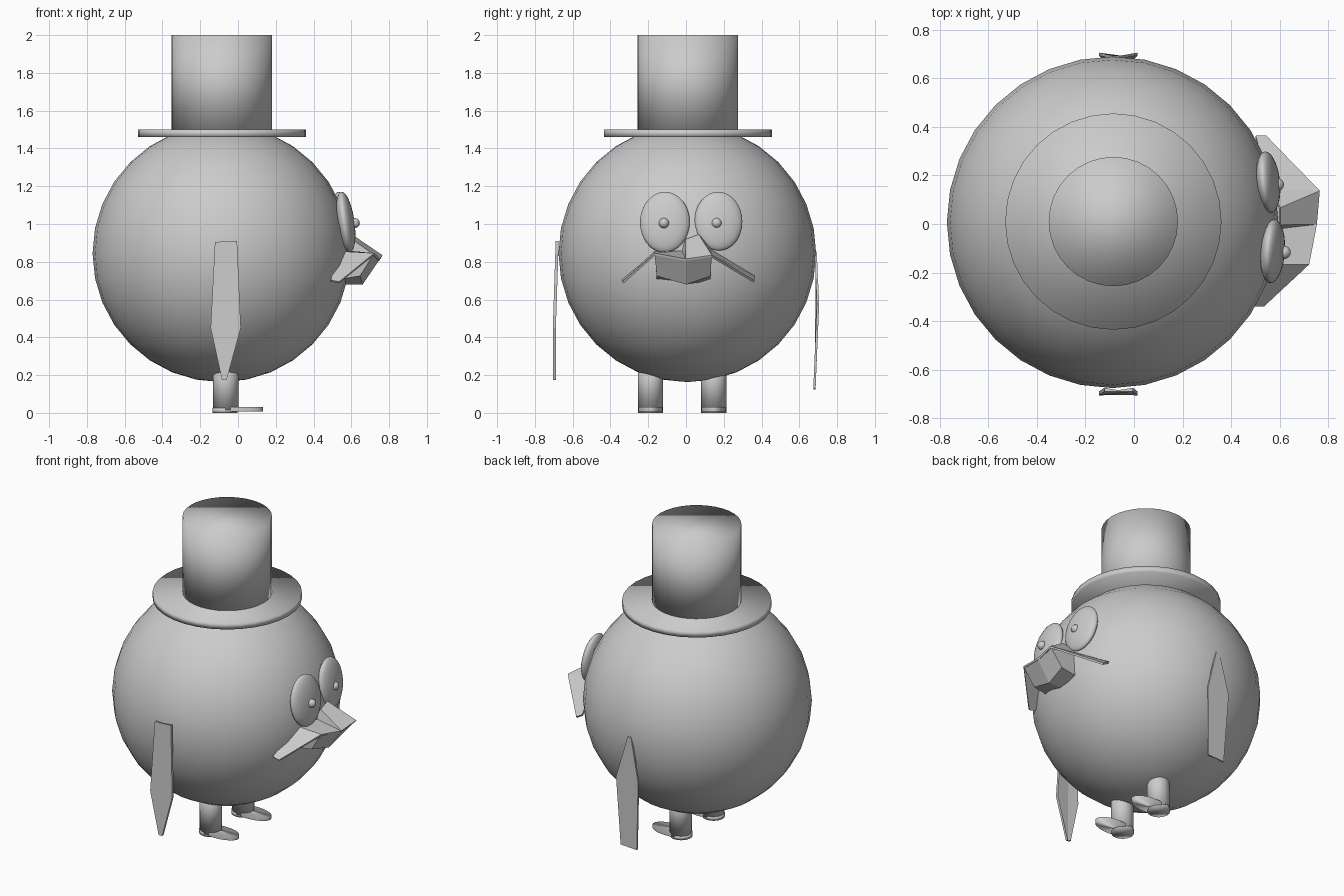
import bpy, bmesh
from math import radians, cos, sin, pi
from mathutils import Vector

cube = bpy.data.objects.get("Cube")
if cube:
    bpy.data.objects.remove(cube, do_unlink=True)

grey = bpy.data.materials.new("plain_grey")
grey.use_nodes = True
colour = (0.6, 0.6, 0.6, 1)
grey.diffuse_color = colour
grey.node_tree.nodes["Principled BSDF"].inputs["Base Color"].default_value = colour


def finish(name, smooth):
    ob = bpy.context.object
    ob.name = ob.data.name = name
    ob.data.materials.clear()
    ob.data.materials.append(grey)
    if smooth:
        bpy.ops.object.shade_smooth()
    return ob


def ball(name, centre, radii, turn=(0, 0, 0), segments=32, rings=16):
    bpy.ops.mesh.primitive_uv_sphere_add(
        segments=segments, ring_count=rings, location=centre,
        rotation=[radians(a) for a in turn])
    bpy.context.object.scale = radii
    return finish(name, True)


def tube(name, x, y, radius, low, high):
    bpy.ops.mesh.primitive_cylinder_add(
        vertices=32, radius=radius, depth=high - low,
        location=(x, y, (low + high) / 2))
    return finish(name, True)


def solid(name, verts, faces):
    me = bpy.data.meshes.new(name)
    bm = bmesh.new()
    points = [bm.verts.new(v) for v in verts]
    for f in faces:
        bm.faces.new([points[i] for i in f])
    bmesh.ops.recalc_face_normals(bm, faces=bm.faces)
    bm.to_mesh(me)
    bm.free()
    ob = bpy.data.objects.new(name, me)
    bpy.context.collection.objects.link(ob)
    bpy.context.view_layer.objects.active = ob
    return finish(name, False)


# Round body
ball("body", (-0.088, 0.007, 0.845), (0.682, 0.682, 0.682))

# Top hat
tube("hat_brim", -0.085, 0.01, 0.445, 1.46, 1.5)
tube("hat_crown", -0.085, 0.01, 0.266, 1.48, 2.0)

# Bulging eyes with bead pupils
ball("right_eye", (0.57, -0.112, 1.01), (0.046, 0.132, 0.162), (0, -8, -4))
ball("left_eye", (0.552, 0.172, 1.015), (0.044, 0.127, 0.157), (0, -8, 6))
ball("right_pupil", (0.618, -0.117, 1.005), (0.027,) * 3, segments=16, rings=8)
ball("left_pupil", (0.59, 0.162, 1.005), (0.027,) * 3, segments=16, rings=8)

# Legs and feet: a heel disc and a longer, thinner sole
for side, y in (("right", -0.188), ("left", 0.147)):
    tube(side + "_leg", -0.065, y, 0.067, 0.015, 0.3)
    tube(side + "_heel", -0.069, y, 0.067, 0, 0.025)
    sole = tube(side + "_sole", 0.0, y, 1, 0.008, 0.03)
    sole.scale = (0.132, 0.065, 1)


# Flippers: six-sided outline, pinched along the middle of the inner side
def flipper(name, outline, ridge, inward):
    verts = [(x, y, z) for x, y, z in outline]
    n = len(verts)
    verts += [(x, y + inward, z) for x, y, z in outline]
    verts += [(x, y + inward * 0.4, z) for x, y, z in ridge]
    top, low = 2 * n, 2 * n + 1
    faces = [list(range(n))]
    faces += [(i, (i + 1) % n, n + (i + 1) % n, n + i) for i in (1, 2, 4, 5)]
    faces += [(0, 1, n + 1, top, n), (3, 4, n + 4, low, n + 3)]
    faces += [(n + 1, n + 2, n + 3, low, top), (n + 4, n + 5, n, top, low)]
    return solid(name, verts, faces)


flipper("right_flipper",
        [(-0.122, -0.69, 0.905), (-0.005, -0.69, 0.91), (0.015, -0.705, 0.45),
         (-0.06, -0.703, 0.175), (-0.085, -0.703, 0.175), (-0.145, -0.705, 0.45)],
        [(-0.064, -0.69, 0.907), (-0.072, -0.703, 0.175)], 0.016)
flipper("left_flipper",
        [(-0.122, 0.686, 0.125), (-0.005, 0.686, 0.13), (0.015, 0.705, 0.58),
         (-0.06, 0.692, 0.855), (-0.085, 0.692, 0.855), (-0.145, 0.705, 0.58)],
        [(-0.064, 0.686, 0.127), (-0.072, 0.692, 0.855)], -0.012)

# Upper beak: folded sheet with drooping moustache tips
beak = solid("upper_beak", [
    (0.535, -0.335, 0.69), (0.72, -0.165, 0.84), (0.75, 0, 0.81),
    (0.762, 0.135, 0.83), (0.543, 0.36, 0.695),
    (0.49, -0.335, 0.7), (0.54, -0.165, 0.85), (0.57, -0.02, 0.855),
    (0.6, 0, 0.915), (0.6, 0.066, 0.94), (0.56, 0.135, 0.86), (0.5, 0.36, 0.72)],
    [(0, 1, 6, 5), (1, 2, 7, 6), (2, 8, 7), (2, 3, 9, 8), (3, 10, 9), (3, 4, 11, 10)])
sheet = beak.modifiers.new("thickness", "SOLIDIFY")
sheet.thickness = 0.012
sheet.offset = 0

# Lower beak: faceted block tapering downwards
solid("lower_beak", [
    (0.715, -0.165, 0.835), (0.745, 0, 0.805), (0.755, 0.135, 0.825), (0.5, 0.135, 0.85),
    (0.5, -0.165, 0.85),
    (0.645, -0.155, 0.725), (0.66, 0, 0.68), (0.67, 0.13, 0.725), (0.5, 0.13, 0.7),
    (0.5, 0, 0.68), (0.5, -0.155, 0.7)],
    [(0, 1, 6, 5), (1, 2, 7, 6), (2, 3, 8, 7), (3, 4, 10, 9, 8), (4, 0, 5, 10),
     (5, 6, 9, 10), (6, 7, 8, 9), (0, 4, 3, 2, 1)])
